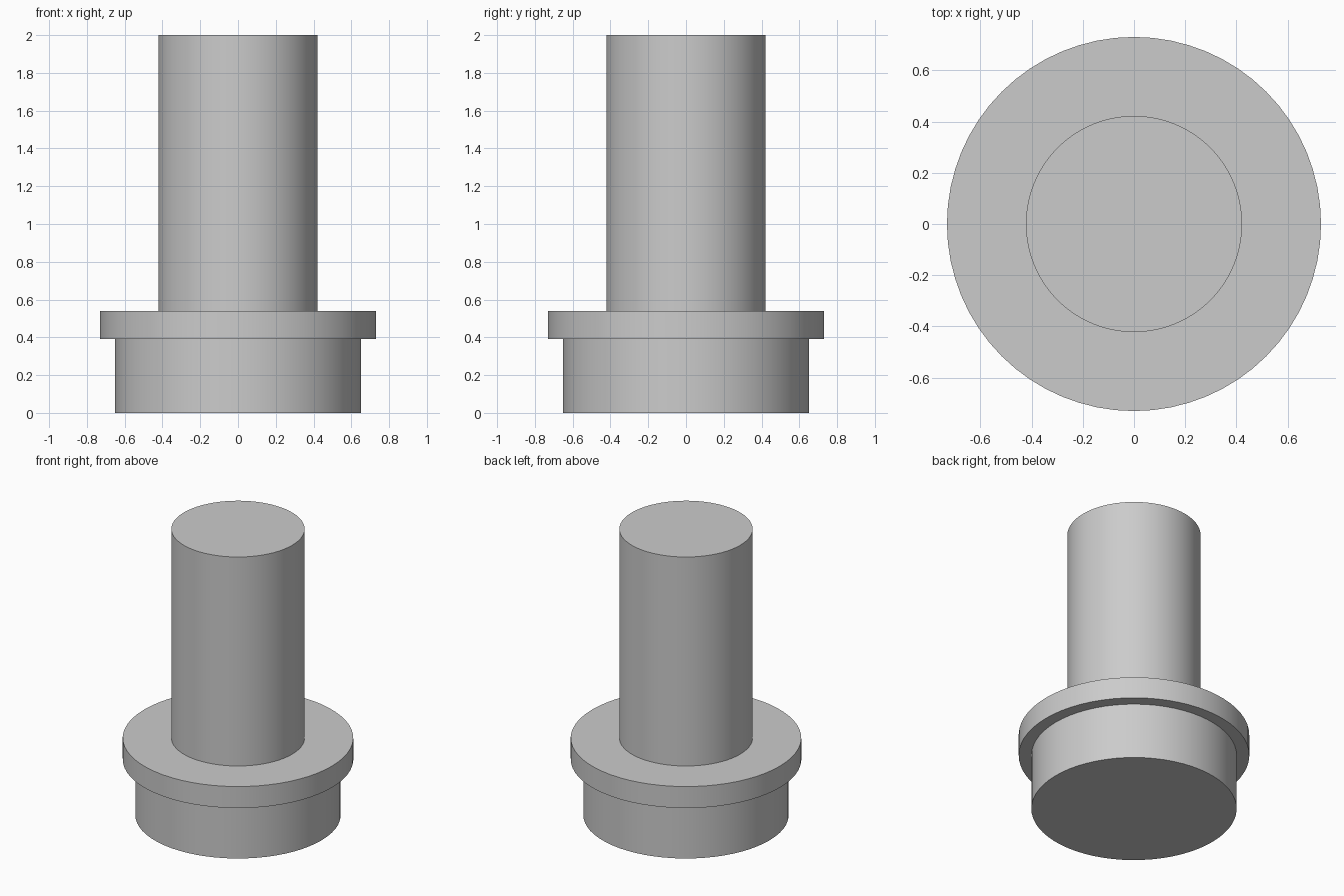
import bpy
import math

cube = bpy.data.objects.get("Cube")
if cube:
    bpy.data.objects.remove(cube, do_unlink=True)

# Single plain grey material
grey = bpy.data.materials.new("plain_grey")
grey.use_nodes = True
colour = (0.6, 0.6, 0.6, 1.0)
grey.diffuse_color = colour
grey.node_tree.nodes["Principled BSDF"].inputs["Base Color"].default_value = colour


def add_cylinder(name, radius, bottom, top):
    bpy.ops.mesh.primitive_cylinder_add(
        vertices=64, radius=radius, depth=top - bottom,
        location=(0, 0, (bottom + top) / 2))
    part = bpy.context.object
    part.name = name
    part.data.materials.append(grey)
    bpy.ops.object.shade_smooth_by_angle(angle=math.radians(30))
    return part


# Stepped solid: wide foot, overhanging collar, tall shaft
FOOT_TOP = 0.39
COLLAR_TOP = 0.54
add_cylinder("foot", 0.65, 0.0, FOOT_TOP)
add_cylinder("collar", 0.73, FOOT_TOP, COLLAR_TOP)
add_cylinder("shaft", 0.422, COLLAR_TOP, 2.0)
